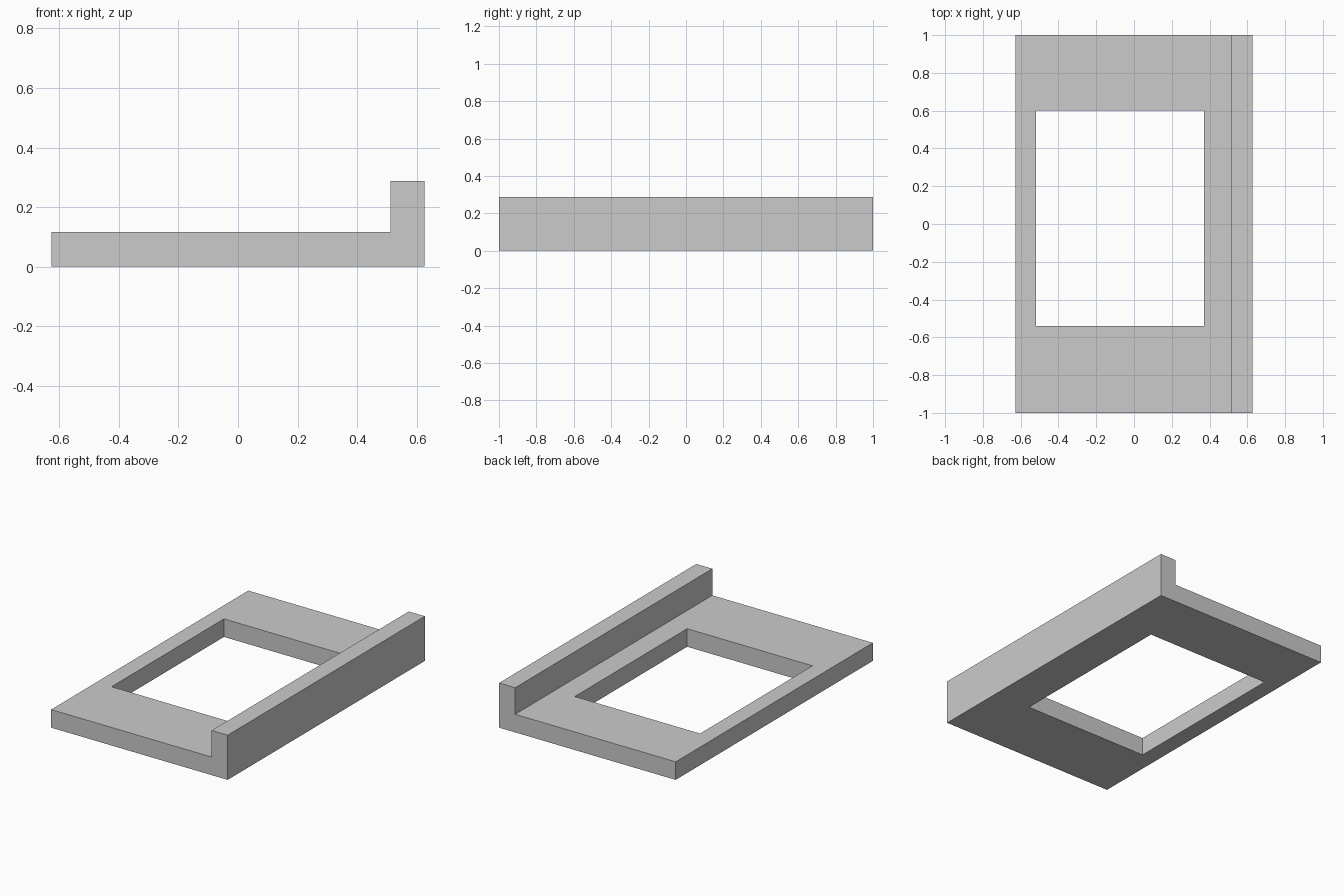
import bpy
import bmesh

if "Cube" in bpy.data.objects:
    bpy.data.objects.remove(bpy.data.objects["Cube"], do_unlink=True)

HALF_W, HALF_L = 0.627, 1.0      # outer half width and half length
PLATE_H, LIP_H = 0.116, 0.287    # plate and lip heights
LIP_X = 0.513                    # inner face of the lip

grey = bpy.data.materials.new("plain_grey")
grey.use_nodes = True
colour = (0.6, 0.6, 0.6, 1)
grey.diffuse_color = colour
grey.node_tree.nodes["Principled BSDF"].inputs["Base Color"].default_value = colour


def extruded(name, profile, direction):
    """Solid made by sweeping a closed flat profile along a direction."""
    bm = bmesh.new()
    face = bm.faces.new([bm.verts.new(p) for p in profile])
    swept = bmesh.ops.extrude_face_region(bm, geom=[face])["geom"]
    verts = [g for g in swept if isinstance(g, bmesh.types.BMVert)]
    bmesh.ops.translate(bm, verts=verts, vec=direction)
    bmesh.ops.recalc_face_normals(bm, faces=bm.faces)
    mesh = bpy.data.meshes.new(name)
    bm.to_mesh(mesh)
    bm.free()
    mesh.materials.append(grey)
    obj = bpy.data.objects.new(name, mesh)
    bpy.context.collection.objects.link(obj)
    return obj


# Plate with a raised lip along its left edge
outline = [(-HALF_W, 0), (HALF_W, 0), (HALF_W, LIP_H),
           (LIP_X, LIP_H), (LIP_X, PLATE_H), (-HALF_W, PLATE_H)]
frame = extruded("lipped_frame", [(x, -HALF_L, z) for x, z in outline],
                 (0, 2 * HALF_L, 0))

# Rectangular opening, slightly off centre
opening = [(-0.52, -0.54), (0.37, -0.54), (0.37, 0.6), (-0.52, 0.6)]
cutter = extruded("opening_cutter", [(x, y, -0.1) for x, y in opening], (0, 0, 0.5))
cutter.hide_render = True

cut = frame.modifiers.new("opening", 'BOOLEAN')
cut.operation = 'DIFFERENCE'
cut.solver = 'EXACT'
cut.object = cutter
bpy.context.view_layer.objects.active = frame
bpy.ops.object.modifier_apply(modifier=cut.name)
bpy.data.objects.remove(cutter, do_unlink=True)
